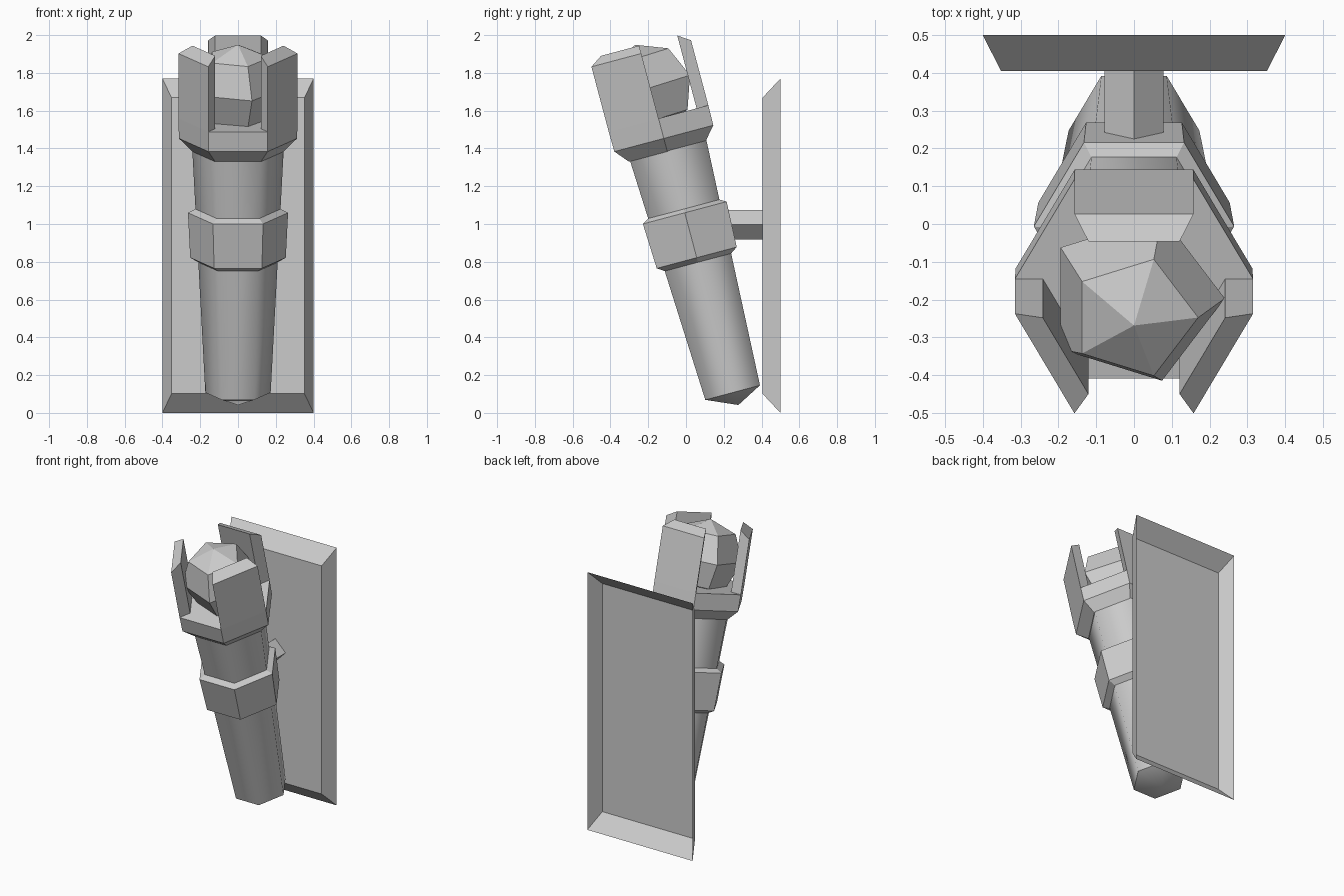
import bpy, bmesh, math
from mathutils import Matrix, Vector

if "Cube" in bpy.data.objects:
    bpy.data.objects.remove(bpy.data.objects["Cube"])

# Torch frame: local z runs up the leaning shaft, origin at the shaft's bottom ring
TILT = math.radians(14.9)
TORCH = Matrix.Translation((0, 0.241, 0.106)) @ Matrix.Rotation(TILT, 4, 'X')
SHAFT = TORCH @ Matrix.Translation((0, 0.006, 0))


def finish(bm, name, matrix=None, smooth=None):
    if matrix:
        bmesh.ops.transform(bm, matrix=matrix, verts=bm.verts)
    bmesh.ops.recalc_face_normals(bm, faces=bm.faces)
    me = bpy.data.meshes.new(name)
    bm.to_mesh(me)
    bm.free()
    if smooth:
        me.shade_smooth()
        me.set_sharp_from_angle(angle=math.radians(smooth))
    ob = bpy.data.objects.new(name, me)
    bpy.context.collection.objects.link(ob)
    return ob


def lathe(name, profile, sides, matrix, smooth=None):
    """Spin (radius, height) points with few sides; radius 0 makes a tip."""
    bm = bmesh.new()
    rings = []
    for r, z in profile:
        n = sides if r else 1
        rings.append([bm.verts.new((r * math.cos(math.tau * i / n),
                                    r * math.sin(math.tau * i / n), z)) for i in range(n)])
    for a, b in zip(rings, rings[1:]):
        for i in range(sides):
            j = (i + 1) % sides
            quad = [a[i % len(a)], a[j % len(a)], b[j % len(b)], b[i % len(b)]]
            bm.faces.new(list(dict.fromkeys(quad)))
    for ring in (rings[0], rings[-1]):
        if len(ring) > 1:
            bm.faces.new(ring)
    return finish(bm, name, matrix, smooth)


# Hexagonal shaft, smooth along its length, with a blunt point slightly off axis
shaft = lathe("shaft", [(0, -0.068), (0.173, 0), (0.242, 1.33)], 6, SHAFT, 60.5)
shaft.data.vertices[0].co.y += 0.013

# Bevelled band around the middle
lathe("middle_band", [(0.207, 0.712), (0.253, 0.739), (0.265, 0.985), (0.222, 1.007)], 6, SHAFT)

# Flared cup at the top
lathe("cup", [(0.242, 1.322), (0.313, 1.394), (0.315, 1.503)], 6, TORCH)

# Three prongs standing on alternate sides of the cup, tops sloping outward
for k, name in enumerate(("prong_back", "prong_left", "prong_right")):
    bm = bmesh.new()
    plan = [(0.315, 60, 1.859), (0.315, 120, 1.859), (0.241, 120, 1.902), (0.241, 60, 1.902)]
    low, high = [], []
    for r, deg, top in plan:
        a = math.radians(deg + 120 * k)
        p = Vector((r * math.cos(a), r * math.sin(a), 1.503))
        low.append(bm.verts.new(p))
        high.append(bm.verts.new((p.x, p.y, top)))
    bm.faces.new(low)
    bm.faces.new(high)
    for i in range(4):
        j = (i + 1) % 4
        bm.faces.new((low[i], low[j], high[j], high[i]))
    finish(bm, name, TORCH)

# Faceted ember held between the prongs, leaning slightly more than the shaft
R = 0.24
lathe("ember", [(0 if i in (0, 4) else R * math.sin(math.pi * i / 4),
                 -R * math.cos(math.pi * i / 4)) for i in range(5)], 5,
      TORCH @ Matrix.Translation((0, -0.008, 1.672)) @ Matrix.Rotation(math.radians(2.5), 4, 'X'))

# Diamond-section bracket running from the band to the plate
lathe("bracket", [(0.078, 0.0), (0.078, 0.3)], 4,
      Matrix.Translation((0, 0.405, 0.997)) @ Matrix.Rotation(math.pi / 2, 4, 'X'))

# Wall plate with bevelled edges, hollow and open at the back
bm = bmesh.new()
bmesh.ops.create_cube(bm, size=1)
bm.normal_update()
bmesh.ops.delete(bm, geom=[f for f in bm.faces if f.normal.y > 0.5], context='FACES_ONLY')
for v in bm.verts:
    back = v.co.y > 0
    v.co.x *= 0.8 if back else 0.704
    v.co.z = 0.885 + v.co.z * (1.77 if back else 1.567)
    v.co.y = 0.5 if back else 0.405
finish(bm, "wall_plate")
